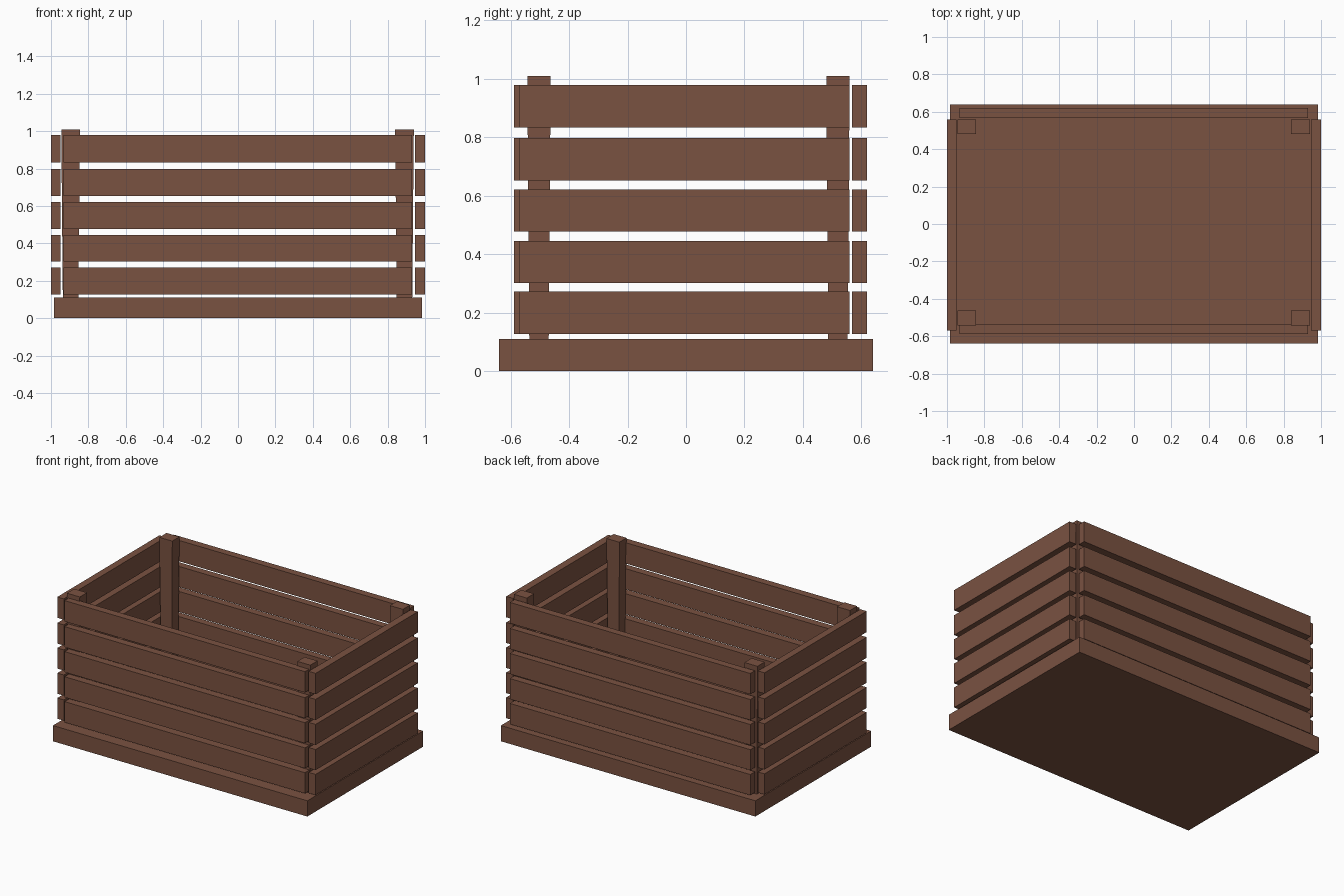
import bpy
import bmesh
from mathutils import Vector

cube = bpy.data.objects.get("Cube")
if cube:
    bpy.data.objects.remove(cube, do_unlink=True)

wood = bpy.data.materials.new("brown wood")
wood.use_nodes = True
brown = (0.195, 0.084, 0.053, 1)
wood.diffuse_color = brown
wood.node_tree.nodes["Principled BSDF"].inputs["Base Color"].default_value = brown


def block(name, x, y, z, foot=1.0):
    """Box spanning three ranges; foot scales its bottom face."""
    bm = bmesh.new()
    bmesh.ops.create_cube(bm, size=1)
    size = Vector(b - a for a, b in (x, y, z))
    centre = Vector((a + b) / 2 for a, b in (x, y, z))
    for v in bm.verts:
        if v.co.z < 0:
            v.co.x *= foot
            v.co.y *= foot
        v.co = v.co * size + centre
    mesh = bpy.data.meshes.new(name)
    bm.to_mesh(mesh)
    bm.free()
    mesh.materials.append(wood)
    bpy.context.collection.objects.link(bpy.data.objects.new(name, mesh))


# Floor slab
block("base", (-0.985, 0.985), (-0.64, 0.64), (0, 0.11))

# Corner posts, slightly narrower at the foot
for side, x in (("right", (-0.945, -0.845)), ("left", (0.84, 0.94))):
    for end, y in (("front", (-0.543, -0.463)), ("back", (0.48, 0.56))):
        block(f"{end}_{side}_post", x, y, (0.1, 1.01), 0.83)

# Five rows of slats on all four walls
for i, (low, high) in enumerate([(0.127, 0.272), (0.302, 0.446), (0.478, 0.622),
                                 (0.653, 0.797), (0.833, 0.979)], 1):
    z = (low, high)
    block(f"front_slat_{i}", (-0.932, 0.93), (-0.588, -0.535), z)
    block(f"back_slat_{i}", (-0.932, 0.93), (0.568, 0.62), z)
    block(f"right_slat_{i}", (-1, -0.95), (-0.57, 0.56), z)
    block(f"left_slat_{i}", (0.946, 1), (-0.57, 0.56), z)
